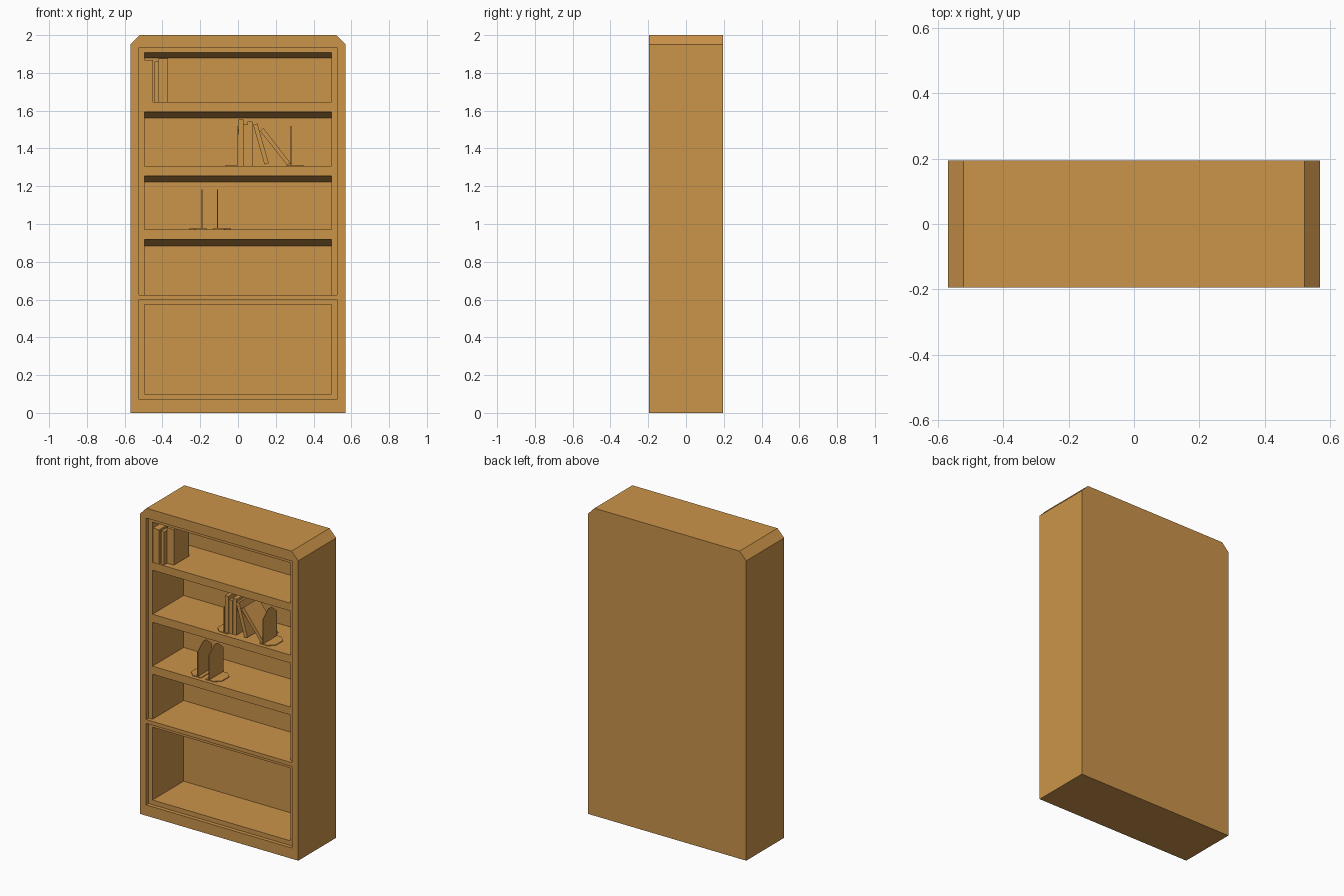
import bpy, bmesh, math
from mathutils import Matrix

if "Cube" in bpy.data.objects:
    bpy.data.objects.remove(bpy.data.objects["Cube"])

wood = bpy.data.materials.new("tan_wood")
wood.diffuse_color = (0.60, 0.295, 0.068, 1)
wood.use_nodes = True
wood.node_tree.nodes["Principled BSDF"].inputs["Base Color"].default_value = wood.diffuse_color


def prism(name, pts, axis, a, b):
    """Extrude a closed 2D outline along one axis from a to b."""
    def put(p, t):
        return {"x": (t, p[0], p[1]), "y": (p[0], t, p[1]), "z": (p[0], p[1], t)}[axis]
    bm = bmesh.new()
    lo = [bm.verts.new(put(p, a)) for p in pts]
    hi = [bm.verts.new(put(p, b)) for p in pts]
    bm.faces.new(lo)
    bm.faces.new(hi)
    n = len(pts)
    for i in range(n):
        bm.faces.new((lo[i], lo[(i + 1) % n], hi[(i + 1) % n], hi[i]))
    bmesh.ops.recalc_face_normals(bm, faces=bm.faces)
    me = bpy.data.meshes.new(name)
    bm.to_mesh(me)
    bm.free()
    me.materials.append(wood)
    ob = bpy.data.objects.new(name, me)
    bpy.context.collection.objects.link(ob)
    return ob


def box(name, x0, x1, y0, y1, z0, z1):
    return prism(name, [(x0, z0), (x1, z0), (x1, z1), (x0, z1)], "y", y0, y1)


def cut(target, cutter):
    mod = target.modifiers.new("cut", "BOOLEAN")
    mod.operation, mod.solver, mod.object = "DIFFERENCE", "EXACT", cutter
    bpy.context.view_layer.objects.active = target
    bpy.ops.object.modifier_apply(modifier=mod.name)
    bpy.data.objects.remove(cutter)


# Cabinet body with chamfered upper corners
W, F, B = 0.57, -0.195, 0.195
REB, BACK = -0.17, 0.15
cabinet = prism("cabinet", [(-W, 0), (W, 0), (W, 1.95), (W - 0.048, 2),
                            (-W + 0.048, 2), (-W, 1.95)], "y", F, B)

# Shallow door rebates around the upper and lower compartments
for z0, z1 in ((0.07, 0.60), (0.625, 1.935)):
    cut(cabinet, box("rebate_cutter", -0.524, 0.524, -0.3, REB, z0, z1))

# Compartments: floor, ceiling at the front, ceiling at the back
for z0, zf, zb in ((0.10, 0.573, 0.573), (0.625, 0.918, 0.884), (0.97, 1.255, 1.222),
                   (1.308, 1.594, 1.562), (1.645, 1.907, 1.88)):
    cut(cabinet, prism("compartment_cutter", [(-0.18, z0), (BACK, z0), (BACK, zb),
                       (REB, zf), (-0.18, zf)], "x", -0.496, 0.496))

# Upright books: left, right, front, back, floor, top
for i, b in enumerate(((-0.495, -0.45, -0.168, 0.0, 1.645, 1.868),
                       (-0.443, -0.42, -0.16, 0.0, 1.645, 1.86),
                       (-0.42, -0.37, -0.13, 0.025, 1.645, 1.877),
                       (0.003, 0.028, -0.14, 0.02, 1.308, 1.552),
                       (0.028, 0.05, -0.13, 0.02, 1.308, 1.528),
                       (0.05, 0.078, -0.125, 0.02, 1.308, 1.542))):
    box("book_%d" % (i + 1), *b)

# Leaning books, drawn by their end outline
prism("leaning_book_1", [(0.140, 1.315), (0.163, 1.320), (0.103, 1.532), (0.080, 1.525)],
      "y", -0.135, 0.02)
prism("leaning_book_2", [(0.260, 1.312), (0.278, 1.322), (0.135, 1.508), (0.117, 1.492)],
      "y", -0.135, 0.02)


# Bookends: thin peaked upright on a tongue-shaped foot
def bookend(name, x, z, side):
    prism(name + "_upright", [(-0.145, z), (0, z), (0, z + 0.165), (-0.055, z + 0.212),
                              (-0.09, z + 0.212), (-0.145, z + 0.165)],
          "x", x - 0.002, x + 0.002)
    pts = [(-0.025, -0.145), (0.035, -0.145), (0.07, -0.11), (0.07, -0.035),
           (0.035, 0), (-0.025, 0)]
    prism(name + "_foot", [(x + side * u, v) for u, v in pts], "z", z + 0.0005, z + 0.005)


bookend("bookend_1", 0.0, 1.308, -1)
bookend("bookend_2", 0.28, 1.308, 1)
bookend("bookend_3", -0.19, 0.97, -1)
bookend("bookend_4", -0.108, 0.97, 1)
